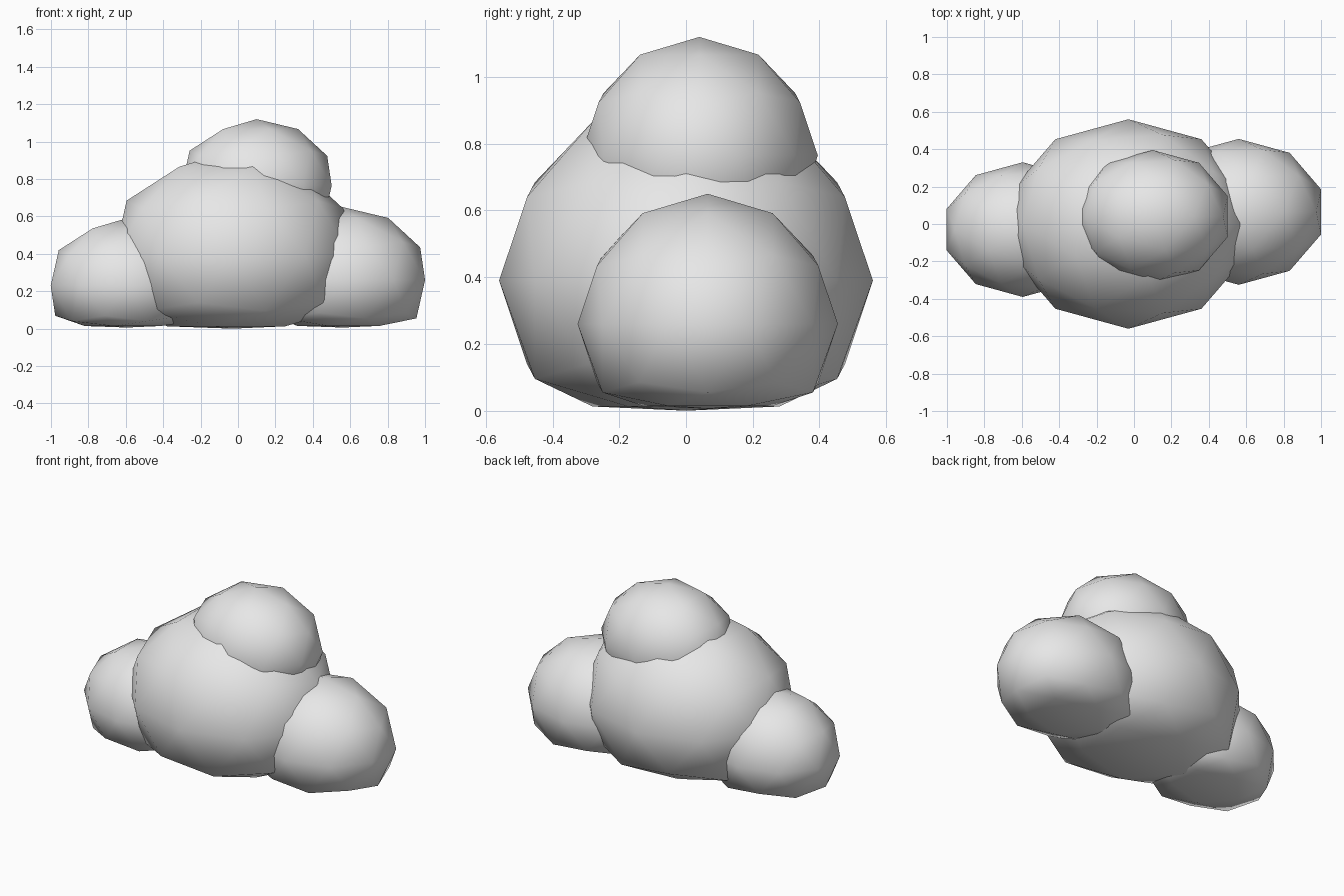
import bpy

# Remove the default cube
cube = bpy.data.objects.get("Cube")
if cube:
    bpy.data.objects.remove(cube, do_unlink=True)

# One pale grey for the whole cloud
grey = bpy.data.materials.new("pale_grey")
grey.use_nodes = True
colour = (0.8, 0.8, 0.8, 1)
grey.diffuse_color = colour
grey.node_tree.nodes["Principled BSDF"].inputs["Base Color"].default_value = colour

STRETCH = 1.187   # puffs are wider than deep
FLOOR = 0.03      # below this height the underside is pressed flat
SQUASH = 0.15


def puff(name, centre, radius):
    """Low-poly ball, stretched sideways, with a flattened underside."""
    bpy.ops.mesh.primitive_ico_sphere_add(subdivisions=2, radius=1, location=(0, 0, 0))
    ob = bpy.context.object
    ob.name = ob.data.name = name
    for v in ob.data.vertices:
        v.co.x *= radius * STRETCH
        v.co.y *= radius
        z = centre[2] + v.co.z * radius
        if z < FLOOR:
            z = FLOOR + (z - FLOOR) * SQUASH
        v.co.z = z - centre[2]
    ob.location = centre
    ob.data.materials.append(grey)
    ob.data.shade_smooth()
    return ob


puff("main_puff", (-0.03, 0, 0.39), 0.56)
puff("top_puff", (0.1, 0.04, 0.765), 0.355)
puff("left_puff", (0.56, 0.065, 0.26), 0.39)
puff("right_puff", (-0.595, -0.03, 0.23), 0.36)
